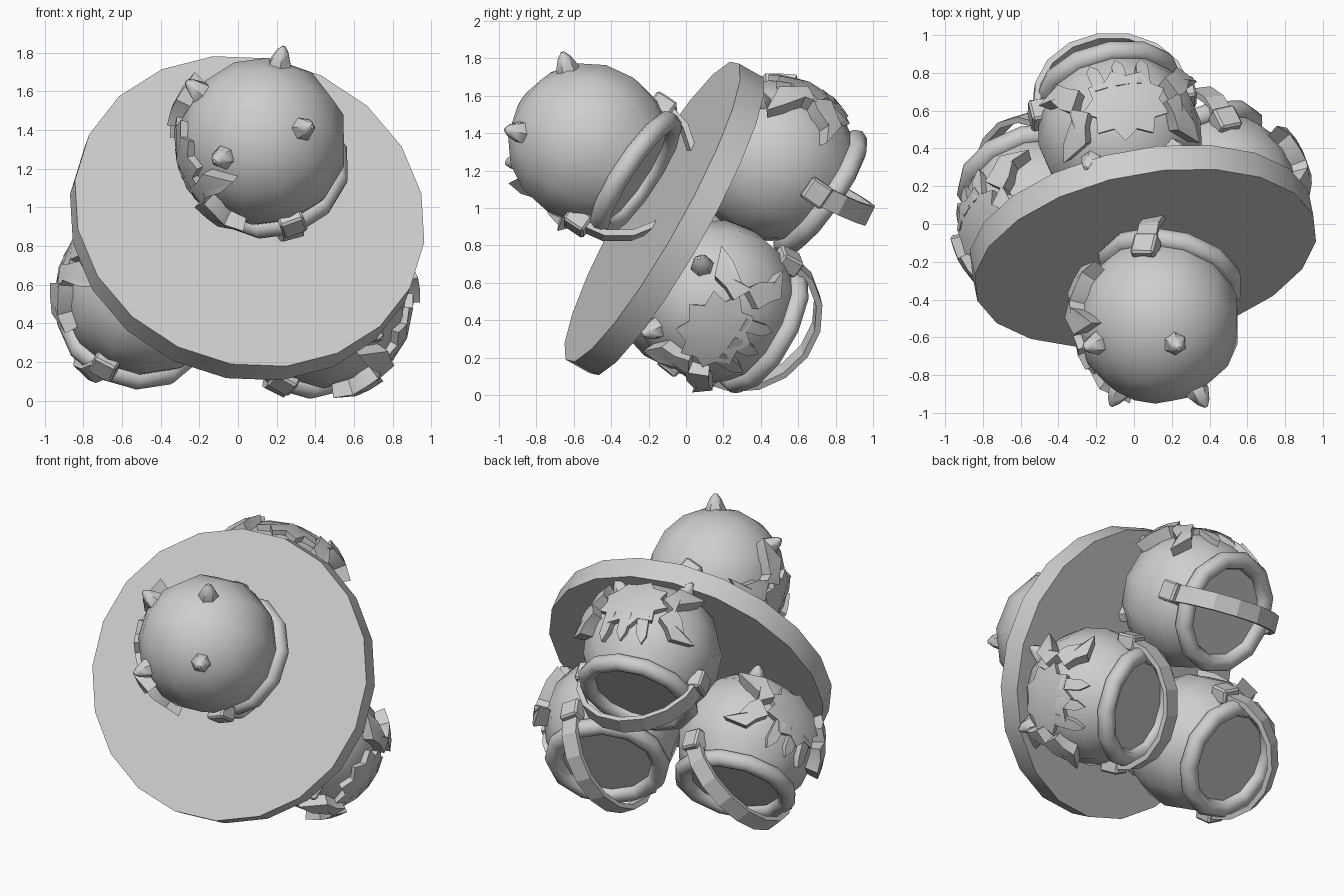
import bpy, bmesh, math
from mathutils import Vector, Matrix

cube = bpy.data.objects.get("Cube")
if cube:
    bpy.data.objects.remove(cube, do_unlink=True)

# Single plain grey
grey = bpy.data.materials.new("plain_grey")
grey.use_nodes = True
tone = (0.62, 0.62, 0.62, 1)
grey.diffuse_color = tone
grey.node_tree.nodes["Principled BSDF"].inputs["Base Color"].default_value = tone

R = 0.438        # pot radius
MOUTH = 0.3      # height of the mouth above the pot centre


def finish(name, bm, frame, smooth=None):
    bmesh.ops.recalc_face_normals(bm, faces=bm.faces)
    mesh = bpy.data.meshes.new(name)
    bm.to_mesh(mesh)
    bm.free()
    mesh.materials.append(grey)
    ob = bpy.data.objects.new(name, mesh)
    bpy.context.collection.objects.link(ob)
    ob.matrix_world = frame
    if smooth:
        bpy.ops.object.select_all(action='DESELECT')
        ob.select_set(True)
        bpy.context.view_layer.objects.active = ob
        bpy.ops.object.shade_smooth_by_angle(angle=math.radians(smooth))
    return ob


def frame_from(origin, z_dir, x_dir):
    z = Vector(z_dir).normalized()
    x = Vector(x_dir)
    x = (x - z * x.dot(z)).normalized()
    m = Matrix((x, z.cross(x), z)).transposed().to_4x4()
    m.translation = Vector(origin)
    return m


def loft(bm, rings, closed=False):
    """Skin rings of points; closed joins the last ring to the first."""
    vs = [[bm.verts.new(p) for p in ring] for ring in rings]
    n = len(vs[0])
    pairs = list(zip(vs, vs[1:])) + ([(vs[-1], vs[0])] if closed else [])
    for a, b in pairs:
        for i in range(n):
            bm.faces.new((a[i], a[(i + 1) % n], b[(i + 1) % n], b[i]))
    if not closed:
        bm.faces.new(vs[0])
        bm.faces.new(vs[-1])


def circle(r, z, n, turn=0):
    return [(r * math.cos(turn + math.tau * i / n), r * math.sin(turn + math.tau * i / n), z)
            for i in range(n)]


def on_pot(a, b, r):
    """Wrap a flat point (across, up) onto the +X side of the pot."""
    return Vector((math.sqrt(max(R * R - a * a - b * b, 0.01)), a, b)).normalized() * r


def raised_plate(bm, outline, r_in, r_out):
    n = len(outline)
    ca, cb = (sum(p[k] for p in outline) / n for k in (0, 1))
    low = [bm.verts.new(on_pot(a, b, r_in)) for a, b in outline]
    top = [bm.verts.new(on_pot(a, b, r_out)) for a, b in outline]
    mid = bm.verts.new(on_pot(ca, cb, r_out))
    for i in range(n):
        j = (i + 1) % n
        bm.faces.new((low[i], low[j], top[j], top[i]))
        bm.faces.new((top[i], top[j], mid))


def make_pot(tag, origin, mouth_dir, emblem_dir, lean_deg):
    frame = frame_from(origin, mouth_dir, emblem_dir)

    # Round body, flat across the mouth
    bm = bmesh.new()
    stop = math.acos(MOUTH / R)
    angles = [math.pi - 0.15 - (math.pi - 0.15 - stop) * i / 6 for i in range(7)]
    loft(bm, [circle(R * math.sin(t), R * math.cos(t), 12) for t in angles])
    finish(tag + "_body", bm, frame, 40)

    # Rounded rim
    bm = bmesh.new()
    rings = []
    for i in range(12):
        t = math.tau * i / 12
        rings.append([Vector(((0.34 + x) * math.cos(t), (0.34 + x) * math.sin(t), MOUTH + y))
                      for x, y, _ in circle(0.057, 0, 8)])
    loft(bm, rings, closed=True)
    finish(tag + "_rim", bm, frame, 50)

    # Flat band handle arching over the mouth
    bm = bmesh.new()
    rings = []
    lean = math.radians(lean_deg)
    for i in range(9):
        t = math.pi * i / 8
        ring = []
        for r, w in ((0.385, -0.055), (0.42, -0.055), (0.42, 0.055), (0.385, 0.055)):
            h = 0.9 * r * math.sin(t)
            ring.append((h * math.sin(lean) + w * math.cos(lean), r * math.cos(t),
                         0.22 + h * math.cos(lean) - w * math.sin(lean)))
        rings.append(ring)
    loft(bm, rings)
    finish(tag + "_handle", bm, frame)

    # Lugs holding the handle
    bm = bmesh.new()
    for side in (-1, 1):
        place = Matrix.Translation((0, side * 0.395, 0.2)) @ Matrix.Diagonal((0.13, 0.1, 0.13, 1))
        bmesh.ops.create_cube(bm, size=1, matrix=place)
    bmesh.ops.bevel(bm, geom=bm.edges[:], offset=0.012, segments=1, affect='EDGES')
    finish(tag + "_lugs", bm, frame)

    # Four pointed feet
    bm = bmesh.new()
    for k in range(4):
        a = math.radians(45 + 90 * k)
        out = Vector((0.72 * math.cos(a), 0.72 * math.sin(a), -0.69)).normalized()
        turn = out.to_track_quat('Z', 'Y')
        loft(bm, [[turn @ Vector(p) for p in circle(r, h, 6)]
                  for r, h in ((0.062, 0.38), (0.062, 0.435), (0.035, 0.495), (0.01, 0.525))])
    finish(tag + "_feet", bm, frame, 50)

    # Raised jagged emblem: ragged body, three fingers, loose chips
    bm = bmesh.new()
    star = []
    for i in range(18):
        t = math.tau * i / 18
        r = 0.22 if i % 2 else 0.17
        star.append((r * math.cos(t), 0.85 * r * math.sin(t) - 0.09))
    raised_plate(bm, star, 0.4, 0.465)
    for a in (-0.11, 0, 0.11):
        raised_plate(bm, [(a - 0.035, 0.0), (a + 0.035, 0.0), (a * 1.15 + 0.03, 0.13),
                          (a * 1.2, 0.18), (a * 1.15 - 0.03, 0.13)], 0.4, 0.462)
    chip = [(-0.09, -0.035), (-0.03, -0.05), (0.05, -0.035), (0.1, -0.06),
            (0.08, 0.035), (0.02, 0.035), (-0.04, 0.055)]
    for side in (-1, 1):
        for ca, cb, deg in ((0.27, 0.02, 60), (0.25, -0.17, 115)):
            c, s = math.cos(math.radians(deg)), math.sin(math.radians(deg))
            raised_plate(bm, [(side * (ca + x * c - y * s), cb + x * s + y * c)
                              for x, y in chip], 0.4, 0.505)
    finish(tag + "_emblem", bm, frame, 35)


# Tilted thick disc
bm = bmesh.new()
turn = math.radians(-6)
loft(bm, [circle(0.922, -0.15, 20, turn), circle(0.922, 0, 20, turn)])
finish("tilted_disc", bm, frame_from((0.06, -0.18, 0.98), (0.17, -0.857, 0.483), (1, 0, 0)), 30)

# One pot in front of the disc and three behind it
make_pot("front_pot", (0.13, -0.515, 1.34), (0.2, 0.82, -0.54), (-0.95, -0.02, -0.32), 8)
make_pot("upper_pot", (-0.075, 0.475, 1.25), (-0.2, 0.8, -0.55), (0.06, 0.45, 0.89), 8)
make_pot("left_pot", (0.445, 0.16, 0.5), (-0.4, 0.78, -0.42), (0.9, -0.15, -0.25), 5)
make_pot("right_pot", (-0.48, 0.03, 0.565), (-0.25, 0.75, -0.6), (-0.8, -0.07, 0.55), 25)
